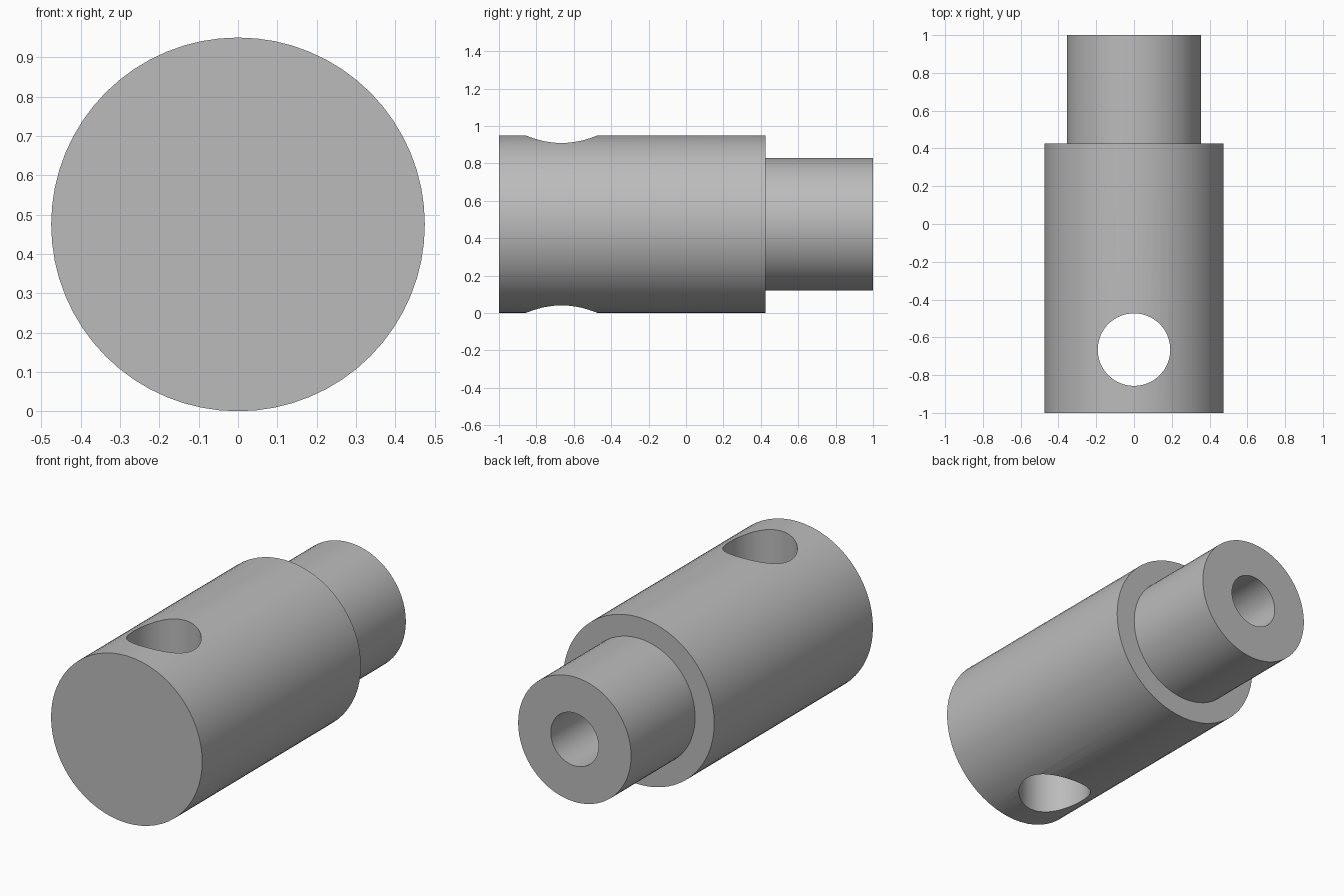
import bpy, bmesh, math
from mathutils import Matrix, Vector

cube = bpy.data.objects.get("Cube")
if cube:
    bpy.data.objects.remove(cube, do_unlink=True)

RADIUS = 0.475          # body radius, also the axis height
SEGMENTS = 64

# Single plain grey metal
grey = bpy.data.materials.new("plain grey")
grey.use_nodes = True
colour = (0.5, 0.5, 0.5, 1)
grey.diffuse_color = colour
grey.node_tree.nodes["Principled BSDF"].inputs["Base Color"].default_value = colour


def add_object(name, bm):
    mesh = bpy.data.meshes.new(name)
    bmesh.ops.recalc_face_normals(bm, faces=bm.faces)
    bm.to_mesh(mesh)
    bm.free()
    mesh.materials.append(grey)
    obj = bpy.data.objects.new(name, mesh)
    bpy.context.collection.objects.link(obj)
    return obj


def lathe(name, profile):
    """Turn a (radius, y) profile around the horizontal shaft axis."""
    bm = bmesh.new()
    rings = []
    for r, y in profile:
        rings.append([bm.verts.new((r * math.sin(a), y, RADIUS + r * math.cos(a)))
                      for a in (math.tau * i / SEGMENTS for i in range(SEGMENTS))])
    for lower, upper in zip(rings, rings[1:]):
        for i in range(SEGMENTS):
            j = (i + 1) % SEGMENTS
            bm.faces.new((lower[i], lower[j], upper[j], upper[i]))
    bm.faces.new(rings[0])
    bm.faces.new(rings[-1])
    return add_object(name, bm)


# Stepped shaft with a blind bore in its narrow end
shaft = lathe("stepped_shaft", [
    (RADIUS, -1), (RADIUS, 0.425), (0.355, 0.425), (0.355, 1),
    (0.15, 1), (0.15, 0.2)])

# Vertical cross hole through the wide end
bm = bmesh.new()
bmesh.ops.create_cone(bm, cap_ends=True, segments=SEGMENTS, radius1=0.192,
                      radius2=0.192, depth=2,
                      matrix=Matrix.Translation(Vector((0, -0.665, RADIUS))))
cutter = add_object("cross_hole_cutter", bm)
cutter.hide_render = True

cut = shaft.modifiers.new("cross hole", 'BOOLEAN')
cut.operation = 'DIFFERENCE'
cut.solver = 'EXACT'
cut.object = cutter

# Apply the cut, then smooth the round walls and keep the rims sharp
bpy.ops.object.select_all(action='DESELECT')
shaft.select_set(True)
bpy.context.view_layer.objects.active = shaft
bpy.ops.object.modifier_apply(modifier=cut.name)
bpy.data.objects.remove(cutter, do_unlink=True)
bpy.ops.object.shade_smooth_by_angle(angle=math.radians(30))
